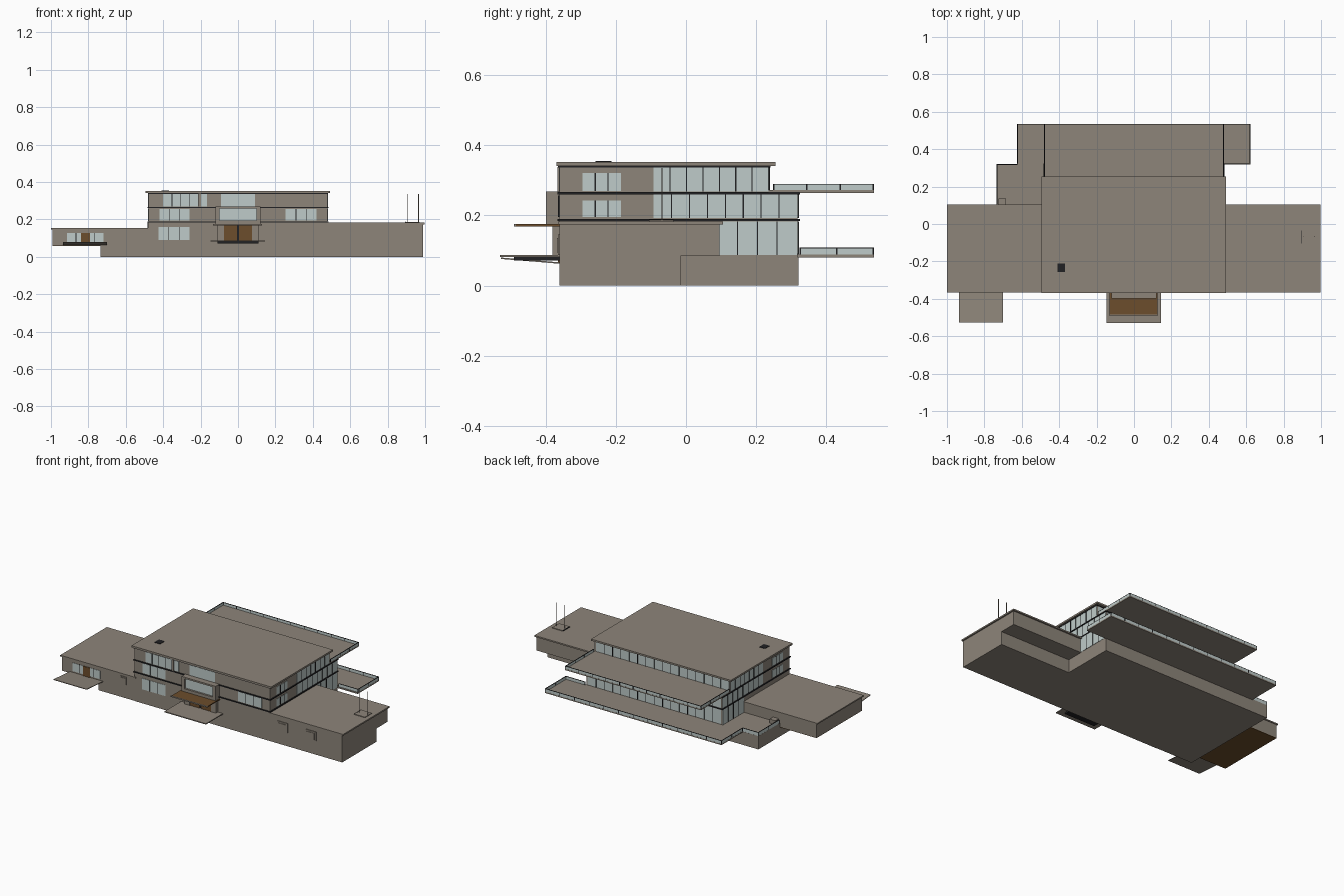
import bpy, bmesh, math
from mathutils import Vector

if "Cube" in bpy.data.objects:
    bpy.data.objects.remove(bpy.data.objects["Cube"])


def material(name, rgb):
    m = bpy.data.materials.new(name)
    m.diffuse_color = (*rgb, 1)
    m.use_nodes = True
    m.node_tree.nodes["Principled BSDF"].inputs["Base Color"].default_value = m.diffuse_color
    return m


TAUPE = material("taupe", (0.27, 0.235, 0.195))
GLASS = material("pale_glass", (0.52, 0.60, 0.585))
BROWN = material("wood_brown", (0.15, 0.075, 0.025))
BLACK = material("black_trim", (0.015, 0.015, 0.017))


def boxes(name, mat, items):
    """One object out of boxes given as (x0, x1, y0, y1, z0, z1)."""
    bm = bmesh.new()
    for b in items:
        lo, hi = Vector(b[0::2]), Vector(b[1::2])
        new = bmesh.ops.create_cube(bm, size=1)["verts"]
        for v in new:
            v.co = (lo + hi) / 2 + v.co * (hi - lo)
    mesh = bpy.data.meshes.new(name)
    bm.to_mesh(mesh)
    bm.free()
    mesh.materials.append(mat)
    ob = bpy.data.objects.new(name, mesh)
    bpy.context.collection.objects.link(ob)
    return ob


def plate(axis, sign, pos, a0, a1, z0, z1, t):
    """Thin box lying on a wall whose normal is sign * axis."""
    p0, p1 = sorted((pos - sign * 0.002, pos + sign * t))
    return (p0, p1, a0, a1, z0, z1) if axis == "x" else (a0, a1, p0, p1, z0, z1)


def window(name, axis, sign, pos, a0, a1, z0, z1, n):
    """Glass plate with n panes divided by slim dark bars."""
    boxes(name + "_glass", GLASS, [plate(axis, sign, pos, a0, a1, z0, z1, 0.002)])
    bars = []
    for i in range(1, n):
        c = a0 + (a1 - a0) * i / n
        bars.append(plate(axis, sign, pos, c - 0.0015, c + 0.0015, z0, z1, 0.004))
    if bars:
        boxes(name + "_mullions", BLACK, bars)


def railing(name, runs, z0, z1):
    """Glass rail along straight (x0, y0, x1, y1) runs with posts and a cap."""
    glass, trim = [], []
    for x0, y0, x1, y1 in runs:
        xa, xb, ya, yb = min(x0, x1), max(x0, x1), min(y0, y1), max(y0, y1)
        glass.append((xa - .0015, xb + .0015, ya - .0015, yb + .0015, z0, z1 - .002))
        trim.append((xa - .002, xb + .002, ya - .002, yb + .002, z1 - .002, z1))
        n = max(1, round(math.hypot(x1 - x0, y1 - y0) / 0.1))
        for i in range(n + 1):
            x, y = x0 + (x1 - x0) * i / n, y0 + (y1 - y0) * i / n
            trim.append((x - .002, x + .002, y - .002, y + .002, z0, z1))
    boxes(name + "_glass", GLASS, glass)
    boxes(name + "_posts", BLACK, trim)


# Basement and wings
boxes("basement", TAUPE, [(-.735, .48, -.358, .32, 0, .085),
                          (.47, .988, -.36, -.015, 0, .085)])
boxes("right_wing", TAUPE, [(.47, .988, -.36, .095, .085, .174)])
boxes("right_wing_roof", TAUPE, [(.47, .997, -.365, .105, .174, .183)])
boxes("left_wing", TAUPE, [(-.992, -.47, -.36, .1, .06, .147)])
boxes("left_wing_soffit", BROWN, [(-.992, -.735, -.36, .1, .057, .06)])
boxes("left_wing_roof", TAUPE, [(-1, -.47, -.365, .105, .147, .155)])

# Main storeys, dark floor bands and roof
boxes("ground_storey", TAUPE, [(-.48, .48, -.36, .318, 0, .186)])
boxes("middle_storey", TAUPE, [(-.478, .478, -.36, .318, .186, .262)])
boxes("top_storey", TAUPE, [(-.478, .478, -.36, .235, .262, .34)])
boxes("floor_bands", BLACK, [(-.484, .484, -.366, .324, .184, .190),
                             (-.484, .484, -.366, .324, .260, .266),
                             (-.482, .482, -.364, .24, .337, .341)])
boxes("main_roof", TAUPE, [(-.495, .492, -.368, .255, .341, .352)])
boxes("roof_vent", BLACK, [(-.41, -.37, -.257, -.212, .35, .355)])

# Front windows
F = ("y", -1, -.36)
window("front_top_left", *F, -.40, -.165, .27, .335, 5)
window("front_top_middle", *F, -.09, .09, .27, .335, 1)
window("front_middle_left", *F, -.42, -.26, .195, .257, 3)
window("front_middle_right", *F, .255, .42, .195, .257, 3)
window("front_ground_left", *F, -.425, -.26, .09, .16, 3)
window("left_wing_window", *F, -.915, -.72, .075, .128, 4)
boxes("left_wing_door", BROWN, [(-.84, -.79, -.365, -.358, .065, .128)])
boxes("top_pilaster", TAUPE, [(-.21, -.198, -.366, -.358, .266, .338)])

# Side windows, the same on both ends
for side, s in (("right", 1), ("left", -1)):
    S = ("x", s, s * .478)
    window(side + "_top_small", *S, -.295, -.185, .27, .32, 3)
    window(side + "_top_long", *S, -.092, .235, .268, .337, 7)
    window(side + "_middle_small", *S, -.295, -.185, .195, .243, 3)
    window(side + "_middle_long", *S, -.092, .316, .192, .259, 8)
    window(side + "_ground_long", "x", s, s * .48, .09 if s > 0 else .105,
           .316, .087, .183, 4)

# Rear glazing on every storey
window("rear_top", "y", 1, .235, -.47, .47, .27, .337, 16)
window("rear_middle", "y", 1, .318, -.47, .47, .192, .259, 16)
window("rear_ground", "y", 1, .318, -.47, .47, .09, .183, 16)

# Shuttered openings in the wings
boxes("wing_shutters", TAUPE, [plate(*F, a, b, .087, t, .004) for a, b, t in
                               ((-.58, -.535, .137), (.53, .605, .146), (.73, .805, .146))])
boxes("shutter_panels", TAUPE, [plate(*F, a, b, .095, t, .007) for a, b, t in
                                ((-.573, -.542, .13), (.542, .595, .136), (.742, .795, .136))])

# Balconies and terrace with glass rails
boxes("upper_balcony", TAUPE, [(-.48, .48, .235, .535, .264, .272)])
railing("upper_rail", [(-.478, .25, -.478, .533), (-.478, .533, .478, .533),
                       (.478, .25, .478, .533)], .272, .29)
boxes("lower_balcony", TAUPE, [(-.625, .622, .318, .535, .08, .088)])
railing("lower_rail", [(-.623, .325, -.623, .533), (-.623, .533, .62, .533),
                       (.62, .325, .62, .533), (.485, .325, .62, .325)], .088, .108)
railing("terrace_rail", [(-.733, .11, -.733, .318), (-.733, .318, -.625, .318)], .085, .108)
boxes("terrace_box", TAUPE, [(-.725, -.685, .1, .135, .085, .11)])

# Entrance: doors, porch step, canopy and framed bay window
boxes("entrance_surround", TAUPE, [(-.11, -.075, -.38, -.355, .085, .17),
                                   (.075, .11, -.38, -.355, .085, .17)])
boxes("entrance_doors", BROWN, [(-.075, -.006, -.378, -.355, .087, .168),
                                (.006, .075, -.378, -.355, .087, .168)])
boxes("entrance_gap", BLACK, [(-.006, .006, -.374, -.355, .087, .168)])
boxes("porch_slab", TAUPE, [(-.148, .145, -.53, -.355, .081, .087)])
boxes("porch_step", BLACK, [(-.11, .11, -.49, -.36, .071, .081)])
boxes("canopy", BROWN, [(-.13, .125, -.485, -.36, .169, .175)])
boxes("canopy_rim", TAUPE, [(-.133, .128, -.489, -.484, .168, .176)])
boxes("bay_frame", TAUPE, [(-.12, -.1, -.398, -.355, .175, .268),
                           (.1, .12, -.398, -.355, .175, .268),
                           (-.1, .1, -.398, -.355, .175, .194),
                           (-.1, .1, -.398, -.355, .258, .268)])
window("bay_window", "y", -1, -.384, -.1, .1, .194, .258, 1)

# Tilted platform before the left wing
ramp = boxes("left_platform", TAUPE, [(-.935, -.7, -.527, -.355, .062, .066)])
for v in ramp.data.vertices:
    if v.co.y < -.45:
        v.co.z += .014

# Roof masts and skylight on the right wing
boxes("roof_masts", TAUPE, [(x - .0015, x + .0015, -.07, -.067, .18, .335)
                            for x in (.905, .965)])
boxes("skylight", TAUPE, [(.895, .97, -.105, -.035, .18, .187)])
boxes("skylight_edge", BLACK, [(.893, .896, -.105, -.035, .182, .188)])
